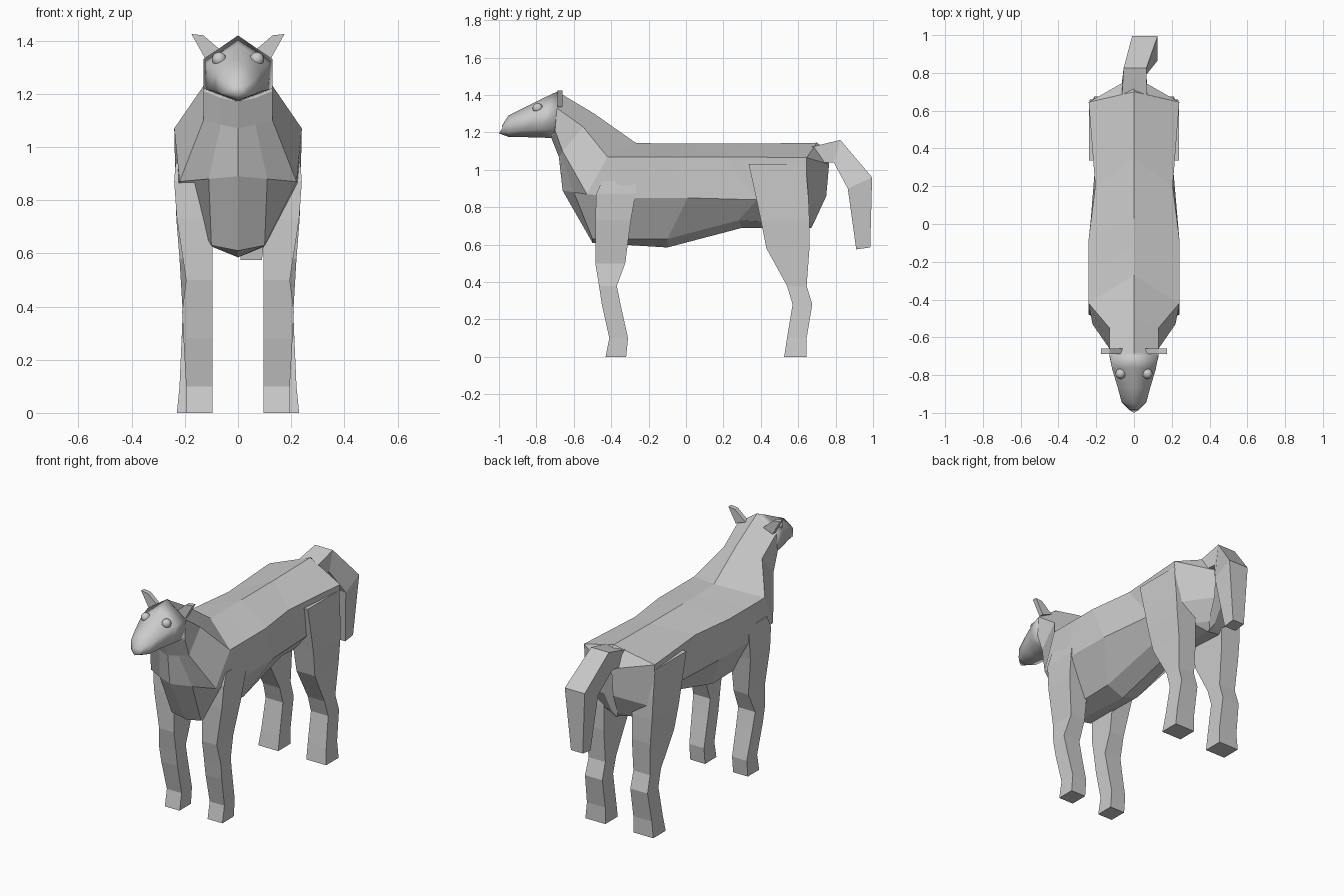
import bpy, bmesh


def loft(name, rings, smooth=False):
    """Skin a list of equal-length point rings and cap both ends."""
    bm = bmesh.new()
    vs = [[bm.verts.new(p) for p in r] for r in rings]
    n = len(vs[0])
    for a, b in zip(vs, vs[1:]):
        for i in range(n):
            j = (i + 1) % n
            bm.faces.new((a[i], a[j], b[j], b[i]))
    bm.faces.new(vs[0])
    bm.faces.new(vs[-1])
    bmesh.ops.recalc_face_normals(bm, faces=bm.faces)
    for f in bm.faces:
        f.smooth = smooth
    me = bpy.data.meshes.new(name)
    bm.to_mesh(me)
    bm.free()
    ob = bpy.data.objects.new(name, me)
    bpy.context.collection.objects.link(ob)
    return ob


def mirrored(half):
    """Half section (top centre .. bottom centre) -> full ring."""
    return half + [(-x, y, z) for x, y, z in half[-2:0:-1]]


# Neck, barrel and rump: ridge, shoulder, flank, belly edge, keel
body = [
    [(0, -.69, 1.42), (.13, -.69, 1.33), (.13, -.70, 1.21), (.065, -.71, 1.185), (0, -.72, 1.17)],
    [(0, -.49, 1.30), (.13, -.55, 1.23), (.13, -.66, 1.10), (.065, -.67, 1.085), (0, -.68, 1.07)],
    [(0, -.27, 1.145), (.24, -.42, 1.07), (.22, -.53, .87), (.11, -.60, .88), (0, -.66, .89)],
    [(0, -.12, 1.14), (.24, -.25, 1.07), (.235, -.32, .85), (.10, -.50, .63), (0, -.50, .61)],
    [(0, .03, 1.14), (.24, -.08, 1.07), (.23, .01, .85), (.11, -.10, .63), (0, -.10, .585)],
    [(0, .35, 1.14), (.205, .20, 1.07), (.20, .38, .84), (.10, .28, .73), (0, .30, .69)],
    [(0, .70, 1.145), (.24, .645, 1.065), (.225, .64, .80), (.10, .64, .71), (0, .65, .69)],
    [(0, .735, 1.12), (.03, .765, 1.03), (.03, .75, .86), (.02, .69, .73), (0, .67, .69)],
]
loft("body", [mirrored(h) for h in body])

# Smooth-shaded head tapering to the muzzle
head = [
    [(0, -.685, 1.42), (.13, -.69, 1.33), (.13, -.70, 1.22), (0, -.72, 1.17)],
    [(0, -.76, 1.385), (.115, -.77, 1.315), (.113, -.77, 1.215), (0, -.76, 1.172)],
    [(0, -.87, 1.33), (.085, -.87, 1.285), (.085, -.87, 1.21), (0, -.87, 1.175)],
    [(0, -.95, 1.29), (.065, -.94, 1.255), (.065, -.945, 1.20), (0, -.945, 1.175)],
    [(0, -.985, 1.235), (.025, -.98, 1.225), (.025, -.985, 1.20), (0, -1.0, 1.195)],
]
loft("head", [mirrored(h) for h in head], smooth=True)

# Legs: z, front y, back y, outer x
front = [(0, -.43, -.32, .195), (.1, -.41, -.31, .195), (.28, -.45, -.35, .205),
         (.38, -.465, -.37, .21), (.5, -.485, -.325, .195), (.73, -.485, -.295, .23),
         (.87, -.48, -.27, .24), (.94, -.45, -.265, .235)]
hind = [(0, .525, .645, .23), (.1, .54, .645, .22), (.28, .57, .675, .212),
        (.38, .54, .645, .208), (.58, .43, .66, .22), (.73, .40, .66, .232),
        (.85, .375, .655, .235), (1.03, .335, .64, .238)]
for side, s in (("left", 1), ("right", -1)):
    for kind, rows in (("front", front), ("hind", hind)):
        loft(f"{kind}_leg_{side}",
             [[(s * .095, a, z), (s * x, a, z), (s * x, b, z), (s * .095, b, z)]
              for z, a, b, x in rows])
    # Ear: tapered slab
    ear = [(.06, 1.36), (.13, 1.42), (.175, 1.425), (.125, 1.335)]
    loft(f"ear_{side}", [[(s * x, y, z) for x, z in ear] for y in (-.688, -.66)])
    # Eye
    bpy.ops.mesh.primitive_uv_sphere_add(segments=16, ring_count=10, radius=.027,
                                         location=(s * .071, -.793, 1.33))
    bpy.context.object.name = f"eye_{side}"
    bpy.ops.object.shade_smooth()

# Tail swinging slightly to one side: left x, right x, outer (y, z), inner (y, z)
tail = [(-.065, .07, (.66, 1.12), (.74, 1.04)), (-.055, .065, (.825, 1.16), (.79, 1.04)),
        (-.01, .125, (.995, .96), (.865, .90)), (.01, .09, (.985, .585), (.91, .575))]
loft("tail", [[(l, *o), (r, *o), (r, *i), (l, *i)] for l, r, o, i in tail])
